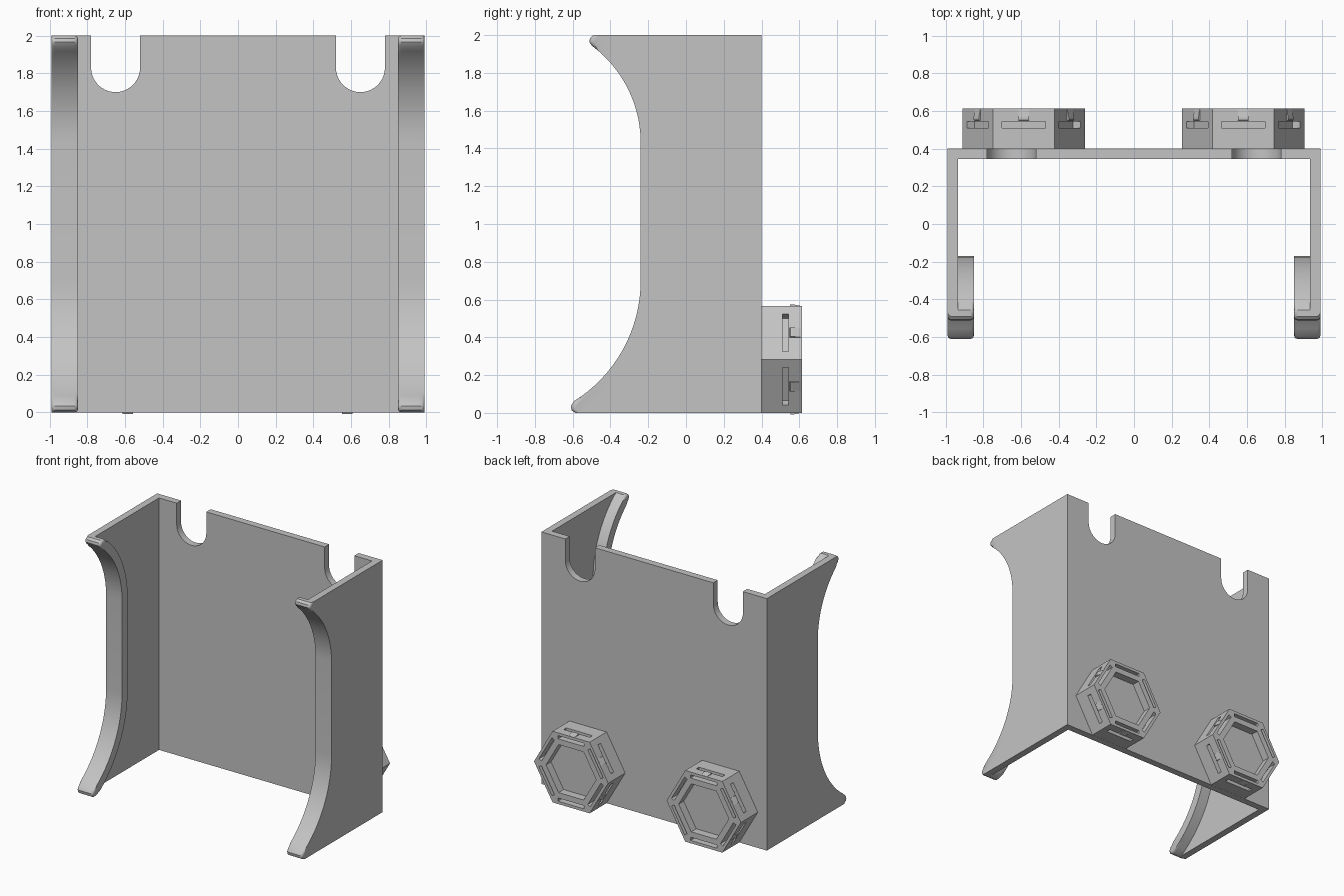
import bpy, bmesh, math
from mathutils import Vector, Matrix

if "Cube" in bpy.data.objects:
    bpy.data.objects.remove(bpy.data.objects["Cube"])

grey = bpy.data.materials.new("plain_grey")
grey.diffuse_color = (0.55, 0.55, 0.55, 1)
grey.use_nodes = True
grey.node_tree.nodes["Principled BSDF"].inputs["Base Color"].default_value = grey.diffuse_color


def make_object(name, bm, smooth=False):
    bmesh.ops.recalc_face_normals(bm, faces=bm.faces)
    mesh = bpy.data.meshes.new(name)
    bm.to_mesh(mesh)
    bm.free()
    mesh.materials.append(grey)
    ob = bpy.data.objects.new(name, mesh)
    bpy.context.collection.objects.link(ob)
    if smooth:
        bpy.ops.object.select_all(action='DESELECT')
        ob.select_set(True)
        bpy.context.view_layer.objects.active = ob
        bpy.ops.object.shade_smooth_by_angle(angle=math.radians(35))
    return ob


def add_prism(bm, pts, place, a, b):
    """Extrude a 2D outline from depth a to depth b; place(u, v, depth) gives 3D."""
    lo = [bm.verts.new(place(u, v, a)) for u, v in pts]
    hi = [bm.verts.new(place(u, v, b)) for u, v in pts]
    bm.faces.new(lo)
    bm.faces.new(hi)
    n = len(pts)
    for i in range(n):
        j = (i + 1) % n
        bm.faces.new((lo[i], lo[j], hi[j], hi[i]))
    return lo, hi


def arc(cy, cz, r, a0, a1, n):
    return [(cy + r * math.cos(a0 + (a1 - a0) * i / n),
             cz + r * math.sin(a0 + (a1 - a0) * i / n)) for i in range(n + 1)]


def side_curve(off, z_low, z_high):
    """Concave front edge of the sides, bottom to top, moved back by off."""
    r1, r2 = 0.754 + off, 0.64 + off
    return (arc(-0.994, 0.70, r1, math.asin((z_low - 0.70) / r1), 0, 16)
            + arc(-0.88, 1.43, r2, 0, math.asin((z_high - 1.43) / r2), 14))


# Back panel with two round-bottomed notches in the top edge
outline = [(-0.99, 0), (0.99, 0), (0.99, 2)]
for cx in (0.65, -0.65):
    outline += [(cx + 0.13, 2)] + arc(cx, 1.83, 0.13, 0, -math.pi, 20) + [(cx - 0.13, 2)]
outline.append((-0.99, 2))
bm = bmesh.new()
add_prism(bm, outline, lambda u, v, d: (u, d, v), 0.345, 0.40)
make_object("back_panel", bm, True)

# Side walls and their rounded front lips
front = ([(-0.585, 0), (-0.605, 0.012), (-0.61, 0.035)]
         + side_curve(0, 0.06, 1.945)
         + [(-0.512, 1.965), (-0.508, 1.985), (-0.49, 2)])
back = side_curve(0.07, 0, 2)
for s, side in ((-1, "left"), (1, "right")):
    def place(y, z, d):
        return (s * d, y, z)

    bm = bmesh.new()
    add_prism(bm, side_curve(0.06, 0, 2) + [(0.35, 2), (0.35, 0)], place, 0.935, 0.99)
    make_object(side + "_wall", bm, True)

    bm = bmesh.new()
    inner, outer = add_prism(bm, front + back[::-1], place, 0.85, 0.99)
    k = len(front)
    rims = [bm.edges.get((inner[i], inner[(i + 1) % len(inner)])) for i in range(len(inner))]
    rims += [bm.edges.get((outer[i], outer[i + 1])) for i in range(k - 1)]
    bmesh.ops.bevel(bm, geom=rims, offset=0.018, segments=3, profile=0.5,
                    affect='EDGES', clamp_overlap=False)
    make_object(side + "_lip", bm, True)


# Hexagonal plugs on the back
def hex_ring(bm, cx, r, y):
    return [bm.verts.new((cx + r * math.cos(math.radians(60 * i)), y,
                          0.283 + r * math.sin(math.radians(60 * i)))) for i in range(6)]


def side_place(cx, i):
    """Outline (distance from axis, y) extruded along hexagon side i."""
    a = math.radians(30 + 60 * i)
    n = Vector((math.cos(a), 0, math.sin(a)))
    t = Vector((-math.sin(a), 0, math.cos(a)))
    c = Vector((cx, 0, 0.283))
    return lambda u, y, d: c + n * u + t * d + Vector((0, y, 0))


slot = [(0.235, 0.51), (0.30, 0.51), (0.30, 0.543), (0.26, 0.543), (0.26, 0.63), (0.235, 0.63)]
catch = [(0.275, 0.545), (0.292, 0.553), (0.292, 0.565), (0.283, 0.608), (0.275, 0.608)]
for cx, side in ((-0.585, "left"), (0.58, "right")):
    # Body with a shallow hexagonal recess
    bm = bmesh.new()
    rings = [hex_ring(bm, cx, r, y) for r, y in
             ((0.326, 0.39), (0.326, 0.613), (0.22, 0.613), (0.22, 0.55))]
    bm.faces.new(rings[0])
    bm.faces.new(rings[-1])
    for p, q in zip(rings, rings[1:]):
        for i in range(6):
            j = (i + 1) % 6
            bm.faces.new((p[i], p[j], q[j], q[i]))
    plug = make_object(side + "_hex_plug", bm)

    # Slots that free a spring strip on every side
    bm = bmesh.new()
    for i in range(6):
        add_prism(bm, slot, side_place(cx, i), -0.115, 0.115)
    cutter = make_object(side + "_slot_cutter", bm)
    cutter.hide_render = True
    mod = plug.modifiers.new("slots", 'BOOLEAN')
    mod.operation = 'DIFFERENCE'
    mod.solver = 'EXACT'
    mod.object = cutter
    bpy.context.view_layer.objects.active = plug
    bpy.ops.object.modifier_apply(modifier=mod.name)
    bpy.data.objects.remove(cutter)

    # Small wedge catches on the spring strips
    bm = bmesh.new()
    for i in range(6):
        add_prism(bm, catch, side_place(cx, i), -0.028, 0.028)
    make_object(side + "_plug_catches", bm)
